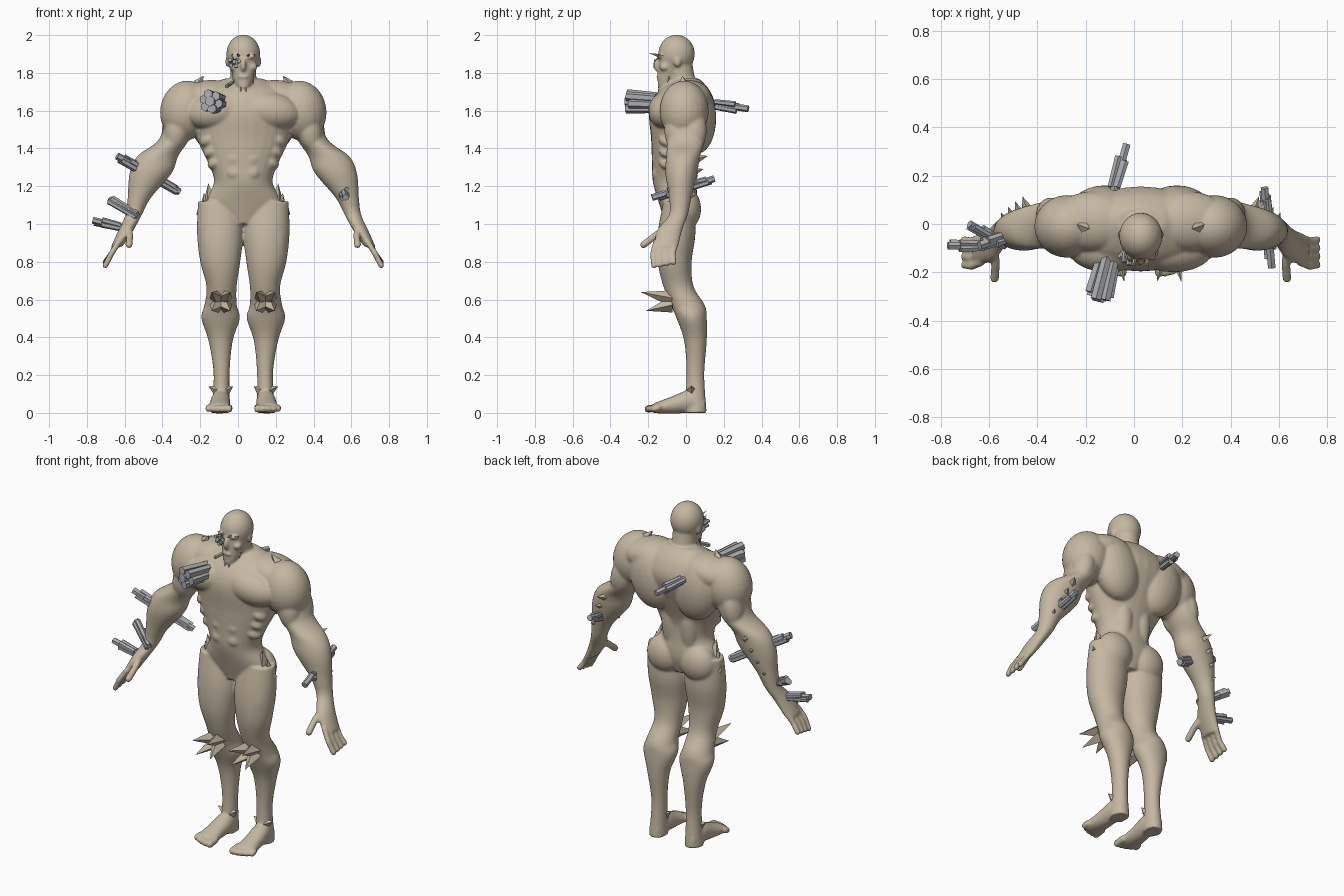
import bpy, bmesh, math, random
from mathutils import Vector, Matrix

random.seed(4)
CENTRE = Vector((0.028, 0, 0))   # symmetry plane of the body
ORIGIN = Vector((0, 0, 0))
SIDES = (-1, 1)

default_cube = bpy.data.objects.get("Cube")
if default_cube:
    bpy.data.objects.remove(default_cube, do_unlink=True)


def make_material(name, colour):
    material = bpy.data.materials.new(name)
    material.use_nodes = True
    material.diffuse_color = colour
    shader = next(n for n in material.node_tree.nodes if n.type == 'BSDF_PRINCIPLED')
    shader.inputs["Base Color"].default_value = colour
    return material


SKIN = make_material("tan skin", (0.56, 0.48, 0.36, 1))
STONE = make_material("grey crystal", (0.4, 0.41, 0.43, 1))


def finish(bm, name, material, location):
    bmesh.ops.recalc_face_normals(bm, faces=bm.faces)
    mesh = bpy.data.meshes.new(name)
    bm.to_mesh(mesh)
    bm.free()
    mesh.materials.append(material)
    obj = bpy.data.objects.new(name, mesh)
    obj.location = location
    bpy.context.collection.objects.link(obj)
    return obj


def smooth_rows(rows, steps=5):
    """Catmull-Rom curve through the section rows."""
    rows = [Vector(row) for row in rows]
    padded = [rows[0]] + rows + [rows[-1]]
    result = []
    for before, start, end, after in zip(padded, padded[1:], padded[2:], padded[3:]):
        leave, arrive = (end - before) / 2, (after - start) / 2
        change = end - start
        for step in range(steps):
            t = step / steps
            bend = change * 3 - leave * 2 - arrive
            twist = leave + arrive - change * 2
            result.append(start + leave * t + bend * t * t + twist * t ** 3)
    return result + [rows[-1]]


def loft(bm, rows, side=1, along='Z', segments=28):
    """Each row: position on the axis, two centres, two radii."""
    rings = []
    for position, across, other, width, depth in smooth_rows(rows):
        ring = []
        for k in range(segments):
            angle = math.tau * k / segments
            p = (across + width * math.cos(angle)) * side
            q = other + depth * math.sin(angle)
            ring.append(bm.verts.new((p, q, position) if along == 'Z' else (p, position, q)))
        rings.append(ring)
    faces = [bm.faces.new(rings[0]), bm.faces.new(rings[-1][::-1])]
    for low, high in zip(rings, rings[1:]):
        for k in range(segments):
            faces.append(bm.faces.new((low[k - 1], high[k - 1], high[k], low[k])))
    bmesh.ops.recalc_face_normals(bm, faces=faces)


def blob(bm, centre, radii, side=1, tilt=0):
    """Muscle ellipsoid, tilted about the y axis."""
    x, y, z = centre
    matrix = (Matrix.Translation((x * side, y, z)) @ Matrix.Rotation(tilt * side, 4, 'Y')
              @ Matrix.Diagonal((*radii, 1)))
    bmesh.ops.create_uvsphere(bm, u_segments=24, v_segments=16, radius=1, matrix=matrix)


def cone(bm, start, end, base_radius, tip_radius=0.0, segments=4):
    start, end = Vector(start), Vector(end)
    axis = end - start
    turn = axis.to_track_quat('Z', 'Y').to_matrix().to_4x4()
    bmesh.ops.create_cone(bm, cap_ends=True, segments=segments, radius1=base_radius,
                          radius2=tip_radius, depth=axis.length,
                          matrix=Matrix.Translation((start + end) / 2) @ turn)


def digit(bm, points, radius, side):
    """Finger or toe made from rounded segments."""
    points = [Vector((x * side, y, z)) for x, y, z in points]
    for start, end in zip(points, points[1:]):
        cone(bm, start, end, radius, radius, 12)
    for point in points:
        blob(bm, point, (radius, radius, radius))


# Body: overlapping masses fused into one skin
body = bmesh.new()

# Trunk, neck and head
loft(body, [(1, 0, -.04, .07, .07), (1.1, 0, -.04, .2, .1), (1.22, 0, -.06, .155, .115),
            (1.32, 0, -.06, .185, .12), (1.45, 0, -.04, .245, .145), (1.6, 0, -.02, .28, .175),
            (1.7, 0, -.01, .25, .14), (1.77, 0, .01, .1, .06)])
loft(body, [(1.64, 0, .01, .1, .08), (1.76, 0, -.02, .07, .07), (1.88, 0, -.04, .07, .07)])
loft(body, [(1.72, 0, -.12, .03, .03), (1.76, 0, -.1, .05, .05), (1.88, 0, -.07, .08, .075)])
blob(body, (0, -.05, 1.9), (.09, .097, .102))
blob(body, (0, -.15, 1.84), (.015, .023, .035))
blob(body, (0, -.145, 1.78), (.03, .014, .008))

leg = [(1.12, .13, -.04, .11, .08), (.95, .123, -.05, .122, .1), (.8, .122, -.06, .106, .09),
       (.67, .115, -.04, .08, .08), (.57, .12, .01, .086, .09), (.5, .12, .03, .102, .08),
       (.38, .12, .05, .064, .06), (.2, .115, .05, .042, .047), (0, .12, .05, .05, .06)]
foot = [(.1, .12, .04, .03, .04), (.02, .12, .06, .05, .06), (-.08, .125, .04, .055, .045),
        (-.17, .13, .025, .064, .026)]
arm = [(1.6, .31, 0, .09, .1), (1.45, .365, 0, .08, .1), (1.36, .452, -.015, .108, .09),
       (1.27, .49, -.025, .112, .085), (1.14, .55, -.03, .062, .06), (1.05, .58, -.04, .044, .05),
       (.97, .62, -.085, .04, .066), (.88, .67, -.105, .03, .064)]

for side in SIDES:
    # Brow, cheek and ear
    blob(body, (.035, -.138, 1.885), (.035, .015, .011), side, -.2)
    blob(body, (.05, -.115, 1.83), (.026, .026, .02), side)
    blob(body, (.083, -.045, 1.86), (.012, .02, .03), side)
    # Chest, upper back, shoulder bridge, lower back and buttock
    blob(body, (.135, -.1, 1.6), (.17, .1, .1), side, .15)
    blob(body, (.15, .06, 1.56), (.14, .1, .19), side, .2)
    blob(body, (.2, .01, 1.67), (.17, .125, .09), side, .15)
    blob(body, (.06, .005, 1.32), (.06, .06, .2), side)
    blob(body, (.11, 0, 1.08), (.11, .08, .11), side)
    # Abdominal and rib muscles
    for row in range(3):
        blob(body, (.045, -.148, 1.27 + row * .075), (.046, .034, .04), side)
        blob(body, (.14 + row * .02, -.09, 1.33 + row * .06), (.055, .055, .035), side, .6)
    # Shoulder, arm and biceps
    blob(body, (.305, -.01, 1.6), (.135, .13, .16), side, -.2)
    blob(body, (.35, -.05, 1.5), (.065, .065, .12), side, -.2)
    blob(body, (.37, .04, 1.5), (.06, .07, .12), side, -.2)
    loft(body, arm, side)
    # Fingers and thumb
    for k in range(4):
        y = -.16 + k * .035
        digit(body, [(.662, y, .9), (.7, y - .015, .84), (.73, y - .01, .78 + k * .006)], .016, side)
    digit(body, [(.61, -.09, .99), (.6, -.16, .94), (.605, -.225, .89)], .019, side)
    # Leg, thigh muscle, foot and toes
    loft(body, leg, side)
    blob(body, (.15, -.08, .89), (.08, .065, .17), side, .1)
    loft(body, foot, side, 'Y')
    for k in range(5):
        x = .077 + k * .027
        digit(body, [(x, -.15, .027), (x, -.2 + k * k * .002, .021)], .021 - k * .001, side)

skin = finish(body, "body", SKIN, CENTRE)
bpy.context.view_layer.objects.active = skin
skin.select_set(True)
fuse = skin.modifiers.new("fuse", 'REMESH')
fuse.mode = 'VOXEL'
fuse.voxel_size = 0.007
relax = skin.modifiers.new("relax", 'SMOOTH')
relax.iterations = 8
for name in ("fuse", "relax"):
    bpy.ops.object.modifier_apply(modifier=name)
bpy.ops.object.shade_smooth()


def spike_row(name, first, last, reach, radius, count):
    """Mirrored row of shrinking horn spikes, all leaning by the reach vector."""
    bm = bmesh.new()
    first, last, reach = Vector(first), Vector(last), Vector(reach)
    for side in SIDES:
        mirror = Matrix.Diagonal((side, 1, 1))
        for k in range(count):
            shrink = 1 - k / count / 2
            base = first.lerp(last, k / max(1, count - 1))
            cone(bm, mirror @ base, mirror @ (base + reach * shrink), radius * shrink)
    finish(bm, name, SKIN, CENTRE)


# Horn spikes along the body
spike_row("hip_spikes", (.175, -.05, 1.12), (.225, -.03, 1.05), (.01, -.02, .095), .04, 3)
spike_row("forearm_spikes", (.46, .035, 1.34), (.56, 0, 1.14), (.03, .08, .02), .034, 4)
spike_row("shoulder_spikes", (.24, -.01, 1.74), (.16, .1, 1.7), (-.03, -.01, .045), .03, 2)
spike_row("outer_ankle_spikes", (.14, .03, .12), (.14, .03, .12), (.045, 0, .02), .028, 1)
spike_row("inner_ankle_spikes", (.09, .03, .12), (.09, .03, .12), (-.035, 0, .02), .028, 1)
spike_row("beard_spikes", (.01, -.13, 1.75), (.05, -.09, 1.78), (.005, -.02, -.06), .013, 4)
spike_row("brow_spikes", (.025, -.14, 1.89), (.055, -.12, 1.89), (.005, -.055, .015), .01, 2)

# Star of broad spikes on each knee, swept forward
star = bmesh.new()
for side in SIDES:
    for k in range(4):
        angle = math.tau * (k + .5) / 4
        out = Vector((math.cos(angle), 0, math.sin(angle)))
        centre = Vector((.118 * side, -.08, .59))
        tip = centre + out * .07 + Vector((0, -.145 - .02 * out.z, 0))
        cone(star, centre + out * .025, tip, .042)
finish(star, "knee_spikes", SKIN, CENTRE)


def crystals(name, start, end, spread, radius, count):
    """Bundle of six-sided prisms around a central one."""
    bm = bmesh.new()
    start, end = Vector(start), Vector(end)
    axis = end - start
    u = axis.orthogonal().normalized()
    v = axis.normalized().cross(u)
    cone(bm, start, end, radius, radius, 6)
    for k in range(count):
        angle = math.tau * k / count
        offset = (u * math.cos(angle) + v * math.sin(angle)) * spread
        trim = axis * random.uniform(0, .35)
        cone(bm, start + trim / 2 + offset * .8, end - trim + offset, radius * .8, radius * .9, 6)
    finish(bm, name, STONE, ORIGIN)


# Crystal bundles
crystals("chest_crystals", (-.1, -.12, 1.64), (-.15, -.32, 1.65), .04, .028, 6)
crystals("back_crystals", (-.09, .12, 1.64), (-.03, .33, 1.61), .02, .018, 3)
crystals("right_elbow_crystals", (-.31, .02, 1.17), (-.64, -.09, 1.36), .016, .02, 4)
crystals("right_forearm_crystals", (-.53, -.09, 1.04), (-.68, 0, 1.13), .014, .018, 3)
crystals("right_wrist_crystals", (-.6, -.09, .98), (-.77, -.09, 1.02), .016, .018, 4)
crystals("left_forearm_crystals", (.54, .15, 1.24), (.57, -.18, 1.14), .018, .018, 4)
crystals("eye_crystals", (-.02, -.11, 1.85), (-.02, -.17, 1.86), .025, .012, 5)
crystals("jaw_crystal", (-.03, -.1, 1.75), (-.06, -.14, 1.73), .005, .01, 2)
